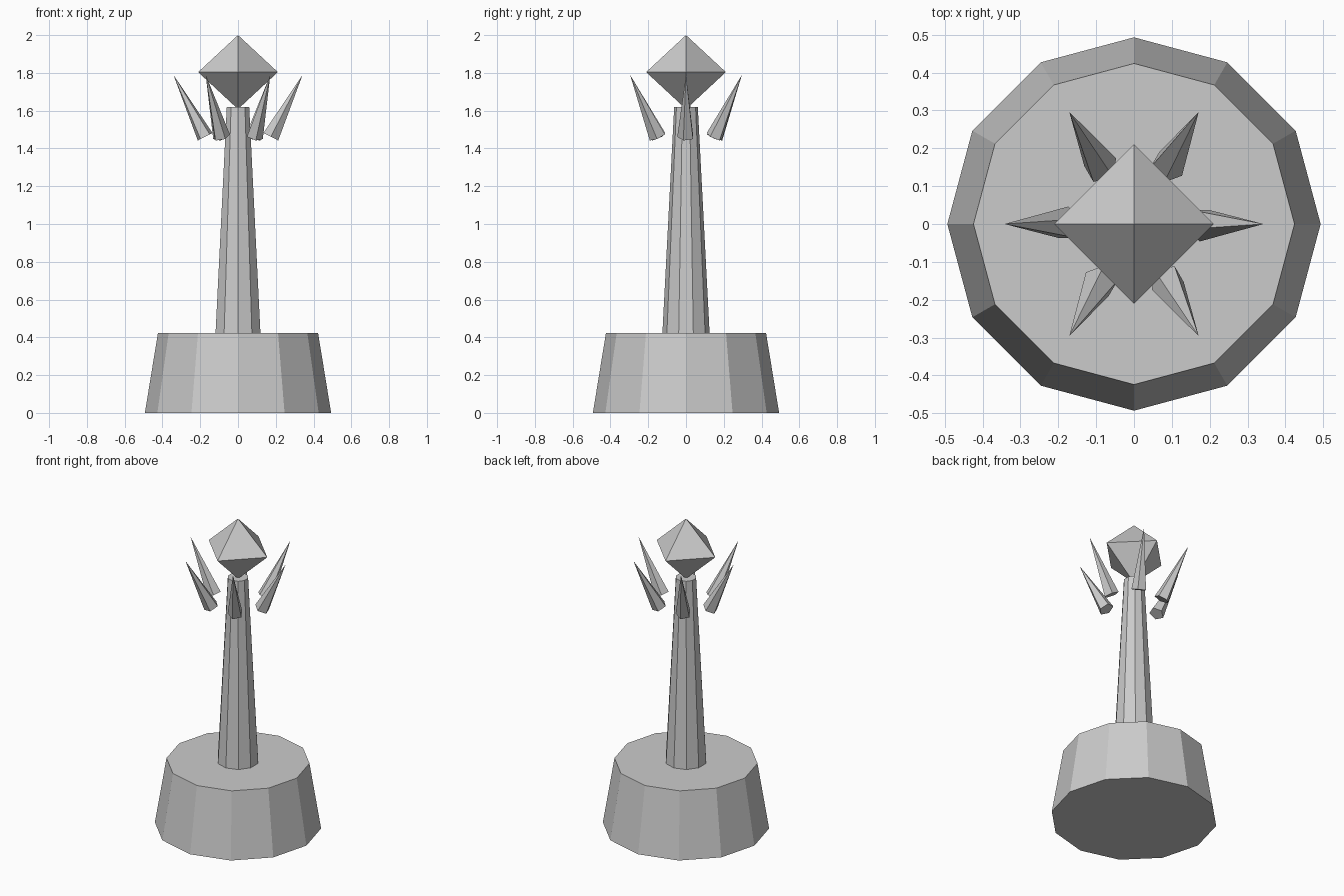
import bpy
import bmesh
import math
from mathutils import Matrix, Vector

cube = bpy.data.objects.get("Cube")
if cube:
    bpy.data.objects.remove(cube, do_unlink=True)

# One plain grey for the whole model
grey = bpy.data.materials.new("stone_grey")
grey.use_nodes = True
colour = (0.6, 0.6, 0.6, 1)
grey.diffuse_color = colour
grey.node_tree.nodes["Principled BSDF"].inputs["Base Color"].default_value = colour


def add_object(name, bm):
    bmesh.ops.recalc_face_normals(bm, faces=bm.faces)
    mesh = bpy.data.meshes.new(name)
    bm.to_mesh(mesh)
    bm.free()
    mesh.materials.append(grey)
    obj = bpy.data.objects.new(name, mesh)
    bpy.context.collection.objects.link(obj)
    return obj


def tapered(name, sides, profile, start=0.0, matrix=Matrix()):
    """Flat-sided solid from (radius, height) rings; zero radius makes a point."""
    bm = bmesh.new()
    rings = []
    for radius, z in profile:
        count = sides if radius > 0 else 1
        angles = [start + math.tau * i / sides for i in range(count)]
        rings.append([bm.verts.new((radius * math.cos(a), radius * math.sin(a), z))
                      for a in angles])
    for low, high in zip(rings, rings[1:]):
        for i in range(sides):
            j = (i + 1) % sides
            corners = [low[i % len(low)], low[j % len(low)],
                       high[j % len(high)], high[i % len(high)]]
            bm.faces.new(list(dict.fromkeys(corners)))
    for ring in (rings[0], rings[-1]):
        if len(ring) > 1:
            bm.faces.new(ring)
    bm.transform(matrix)
    return add_object(name, bm)


quarter = math.pi / 2

# Plinth, column and floating crystal
tapered("plinth", 12, [(0.493, 0), (0.424, 0.422)])
tapered("column", 10, [(0.125, 0.422), (0.0625, 1.62)], quarter)
tapered("crystal", 4, [(0, 1.608), (0.211, 1.804), (0, 2)])

# Ring of spikes leaning outward around the column top
foot = Vector((0.174, 0, 1.462))
tip = Vector((0.342, 0, 1.79))
lean = math.atan2(tip.x - foot.x, tip.z - foot.z)
for i in range(6):
    place = (Matrix.Rotation(math.tau * i / 6, 4, "Z")
             @ Matrix.Translation(foot) @ Matrix.Rotation(lean, 4, "Y"))
    tapered(f"spike_{i + 1}", 5, [(0.046, 0), (0, (tip - foot).length)],
            -quarter, place)
